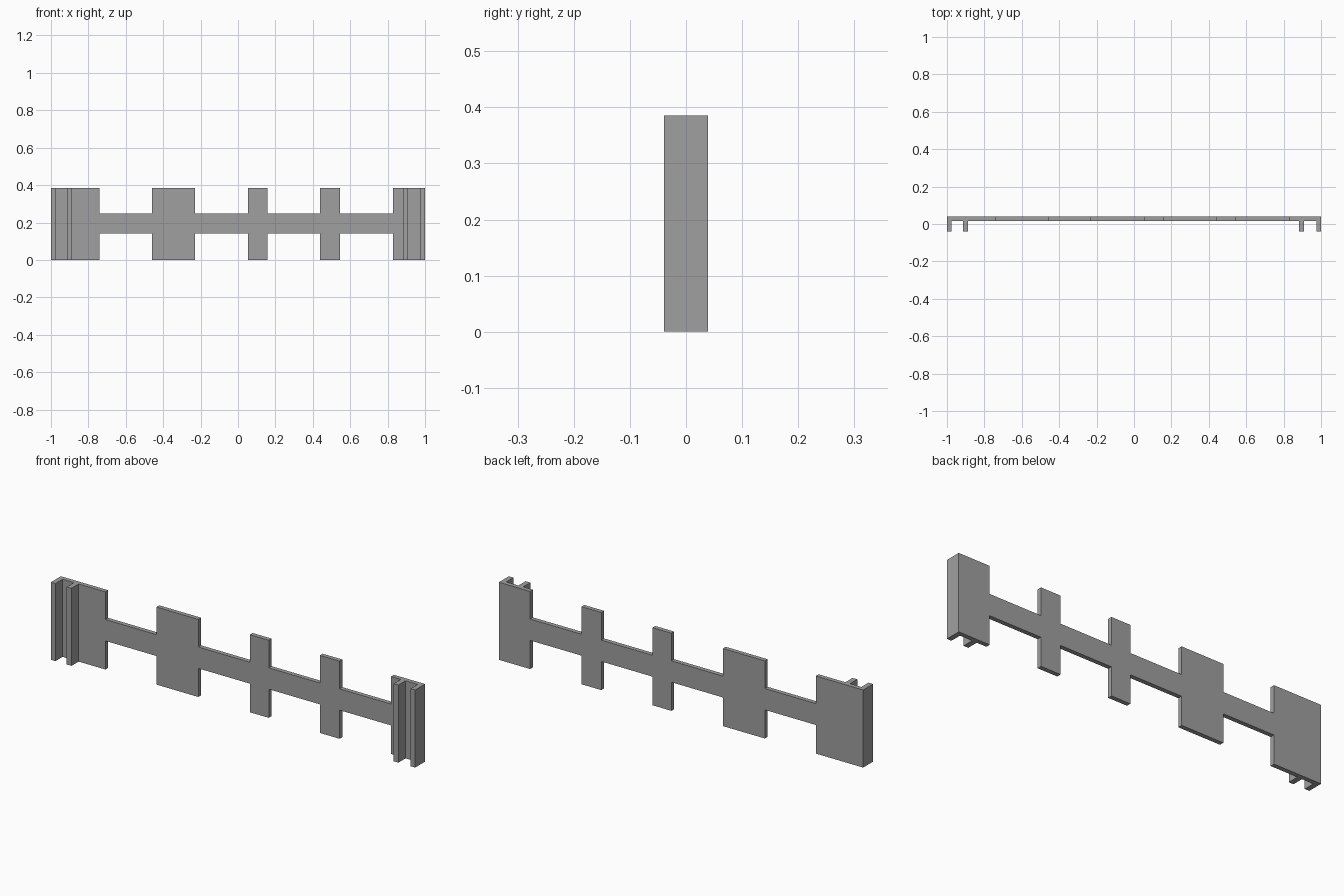
import bpy
import bmesh

cube = bpy.data.objects.get("Cube")
if cube:
    bpy.data.objects.remove(cube, do_unlink=True)

HEIGHT = 0.385
BACK, PLATE_FRONT, RIB_FRONT = 0.039, 0.017, -0.039
BAR_LOW, BAR_HIGH = 0.142, 0.248

grey = bpy.data.materials.new("plain grey")
colour = (0.35, 0.35, 0.35, 1)
grey.diffuse_color = colour
grey.use_nodes = True
grey.node_tree.nodes["Principled BSDF"].inputs["Base Color"].default_value = colour


def extrude_profile(name, points, offset):
    """Fill a closed outline and extrude it into a solid."""
    bm = bmesh.new()
    face = bm.faces.new([bm.verts.new(p) for p in points])
    result = bmesh.ops.extrude_face_region(bm, geom=[face])
    moved = [g for g in result["geom"] if isinstance(g, bmesh.types.BMVert)]
    bmesh.ops.translate(bm, verts=moved, vec=offset)
    bmesh.ops.recalc_face_normals(bm, faces=bm.faces)
    mesh = bpy.data.meshes.new(name)
    bm.to_mesh(mesh)
    bm.free()
    mesh.materials.append(grey)
    obj = bpy.data.objects.new(name, mesh)
    bpy.context.collection.objects.link(obj)
    return obj


# Backing strip: upright panels joined by a narrow bar, as one outline
panels = [(-1, -0.74), (-0.46, -0.23), (0.053, 0.157), (0.438, 0.546), (0.829, 1)]
upper, lower = [], []
for x0, x1 in panels:
    for edge, panel_z, bar_z in ((upper, HEIGHT, BAR_HIGH), (lower, 0, BAR_LOW)):
        if x0 > -1:
            edge.append((x0, BACK, bar_z))
        edge += [(x0, BACK, panel_z), (x1, BACK, panel_z)]
        if x1 < 1:
            edge.append((x1, BACK, bar_z))
extrude_profile("backing_strip", upper + lower[::-1], (0, PLATE_FRONT - BACK, 0))

# Full-height ribs forming a channel at each end
ribs = {
    "right_outer_rib": (-1, -0.975),
    "right_inner_rib": (-0.913, -0.887),
    "left_inner_rib": (0.882, 0.908),
    "left_outer_rib": (0.975, 1),
}
for name, (x0, x1) in ribs.items():
    outline = [(x0, RIB_FRONT, 0), (x1, RIB_FRONT, 0),
               (x1, PLATE_FRONT, 0), (x0, PLATE_FRONT, 0)]
    extrude_profile(name, outline, (0, 0, HEIGHT))
